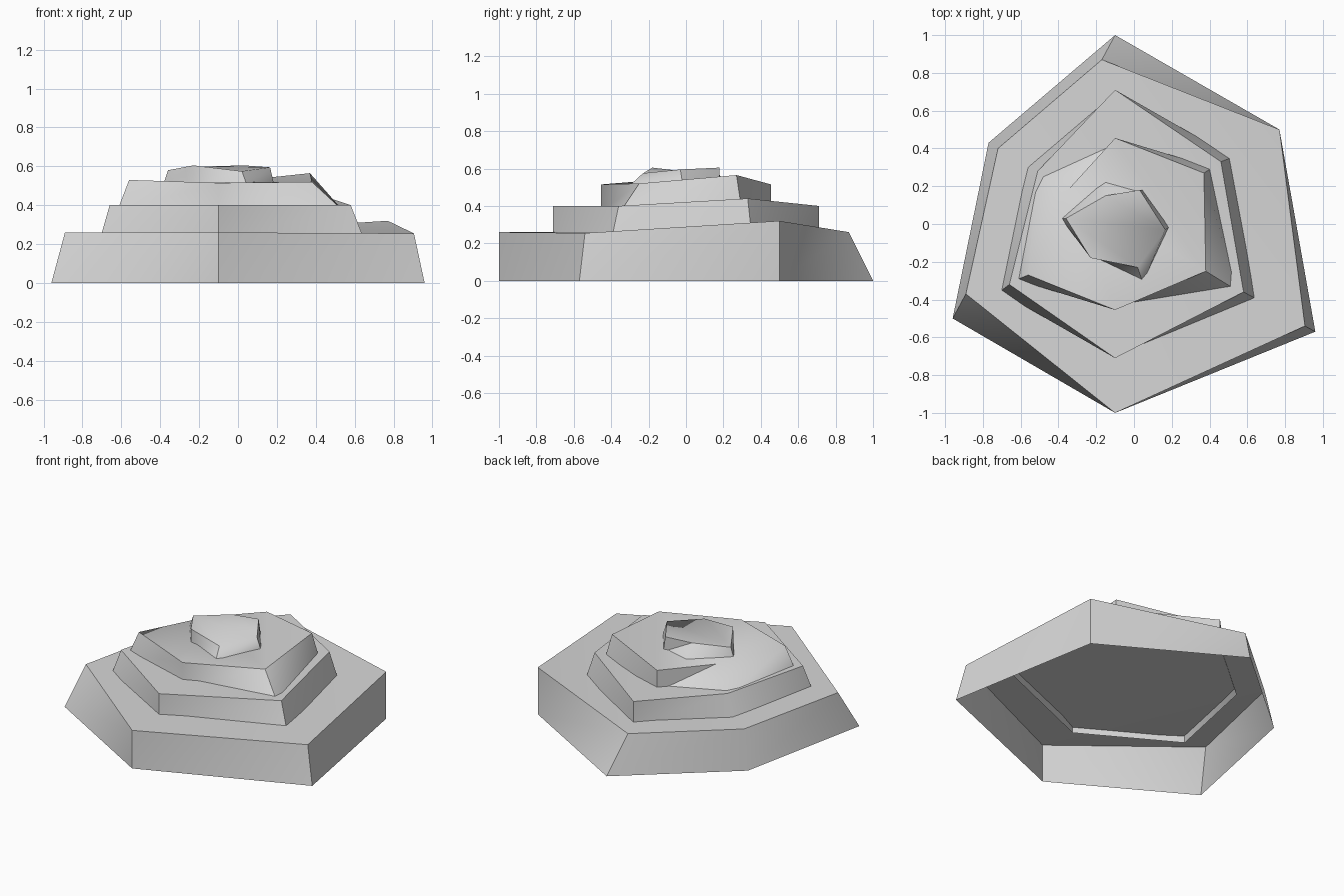
import bpy
import bmesh
import math
from mathutils import Vector

cube = bpy.data.objects.get("Cube")
if cube:
    bpy.data.objects.remove(cube, do_unlink=True)

stone = bpy.data.materials.new("light grey stone")
stone.use_nodes = True
grey = (0.68, 0.68, 0.68, 1.0)
stone.diffuse_color = grey
stone.node_tree.nodes["Principled BSDF"].inputs["Base Color"].default_value = grey


def ring(*corners):
    """Six corners in hundredths: back, back left, front left, front, front right, back right."""
    return [Vector(corner) / 100 for corner in corners]


def sink(foot, rim, level):
    """Carry each wall edge on downwards until it reaches the level."""
    return [f + (f - r) * ((f.z - level) / (r.z - f.z)) for f, r in zip(foot, rim)]


def make_tier(name, foot, rim):
    """An open-bottomed shell: sloped walls and a cap with one raised corner."""
    bm = bmesh.new()
    lower, upper = [[bm.verts.new(p) for p in pts] for pts in (foot, rim)]
    # Walls, split along their diagonals because they twist
    for i in range(len(lower)):
        j = (i + 1) % len(lower)
        bm.faces.new((lower[i], lower[j], upper[j]))
        bm.faces.new((lower[i], upper[j], upper[i]))
    # Cap: the main face, then the corner that lifts at the back right
    bm.faces.new(upper[:-1])
    bm.faces.new((upper[-2], upper[-1], upper[0]))
    mesh = bpy.data.meshes.new(name)
    bm.to_mesh(mesh)
    bm.free()
    mesh.materials.append(stone)
    obj = bpy.data.objects.new(name, mesh)
    bpy.context.collection.objects.link(obj)
    bpy.ops.object.select_all(action="DESELECT")
    obj.select_set(True)
    bpy.context.view_layer.objects.active = obj
    bpy.ops.object.shade_smooth_by_angle(angle=math.radians(45))


# Base slab
base_foot = ring((-10, 100, 0), (-77, 43, 0), (-96, -50, 0),
                 (-10, -100, 0), (96, -57, 0), (77, 50, 0))
base_rim = ring((-17, 87, 26), (-72, 40, 26), (-89, -37, 26),
                (-10, -100, 26), (90.5, -54, 25.5), (77, 50, 32))
make_tier("base_tier", base_foot, base_rim)

# Lower step, its foot hanging a little below the slab's cap
lower_foot = ring((-10, 71, 26), (-56, 30, 26), (-70, -35, 26),
                  (-10, -71, 26), (63.5, -39, 26), (50, 34.5, 30))
lower_rim = ring((-10, 71, 40), (-51, 28, 40), (-66, -32, 40),
                 (-10, -71, 40), (58, -36, 40), (46, 33, 44))
make_tier("lower_tier", sink(lower_foot, lower_rim, 0.22), lower_rim)

# Upper step
upper_foot = ring((-10, 45.5, 40), (-48, 25, 40), (-61, -29, 40),
                  (-10, -45.5, 40), (51, -33, 40), (40, 29, 43))
upper_rim = ring((-10, 45.5, 51.5), (-35, 18, 52), (-56, -27, 53),
                 (-10, -45.5, 51.5), (38, -25, 52), (37, 27, 56.5))
make_tier("upper_tier", sink(upper_foot, upper_rim, 0.37), upper_rim)

# Peak
peak_foot = ring((-15, 21, 53), (-38, 3, 52), (-23, -18, 52),
                 (4, -29, 52), (18, -2, 53), (4, 18, 54))
peak_rim = ring((-15, 15, 60), (-36, 3, 58), (-23, -18, 60.5),
                (2, -23, 57.5), (16.5, -3, 59.5), (3, 18, 60.5))
make_tier("peak_tier", sink(peak_foot, peak_rim, 0.5), peak_rim)
